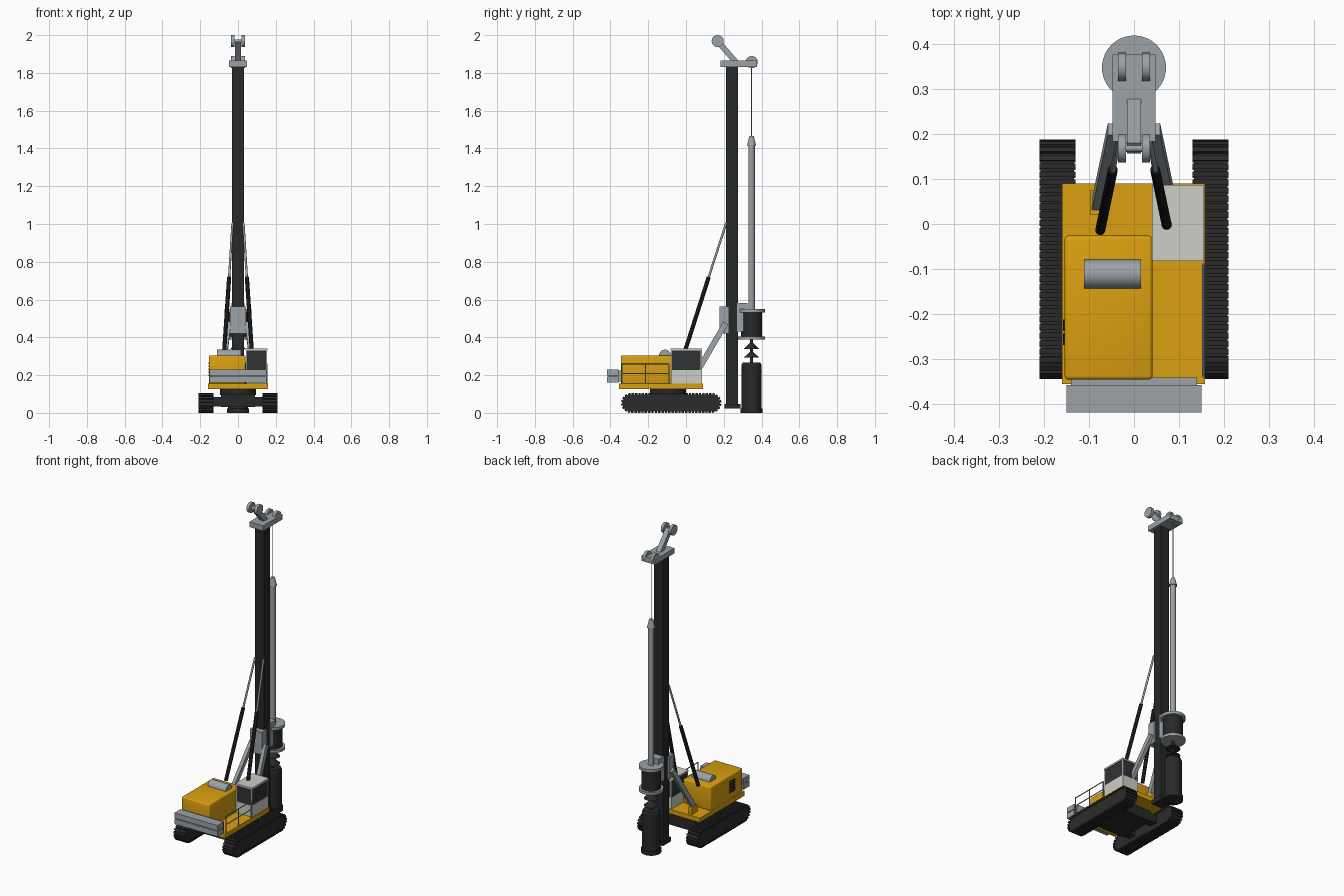
import bpy
import bmesh
import math
from mathutils import Vector, Matrix

if "Cube" in bpy.data.objects:
    bpy.data.objects.remove(bpy.data.objects["Cube"], do_unlink=True)


def material(name, r, g, b):
    m = bpy.data.materials.new(name)
    m.use_nodes = True
    m.diffuse_color = (r, g, b, 1)
    m.node_tree.nodes["Principled BSDF"].inputs["Base Color"].default_value = (r, g, b, 1)
    return m


YELLOW = material("yellow_paint", 0.70, 0.35, 0.005)
STEEL = material("grey_steel", 0.33, 0.36, 0.385)
DARK = material("dark_steel", 0.02, 0.021, 0.022)
TRACK = material("track_rubber", 0.024, 0.024, 0.024)
BLACK = material("black_hose", 0.008, 0.008, 0.008)
WHITE = material("cab_white", 0.62, 0.62, 0.57)
GLASS = material("dark_glass", 0.03, 0.032, 0.034)


def finish(name, bm, mat):
    # Smooth shading, kept sharp along hard edges
    bmesh.ops.recalc_face_normals(bm, faces=bm.faces[:])
    for f in bm.faces:
        f.smooth = True
    for e in bm.edges:
        e.smooth = len(e.link_faces) == 2 and e.calc_face_angle(0) < math.radians(35)
    mesh = bpy.data.meshes.new(name)
    bm.to_mesh(mesh)
    bm.free()
    mesh.materials.append(mat)
    obj = bpy.data.objects.new(name, mesh)
    bpy.context.collection.objects.link(obj)
    return obj


def box(name, x, y, z, mat, bevel=0):
    """Box from (min, max) pairs."""
    bm = bmesh.new()
    lo, hi = Vector((x[0], y[0], z[0])), Vector((x[1], y[1], z[1]))
    size = hi - lo
    bmesh.ops.create_cube(bm, size=1, matrix=Matrix.Translation((lo + hi) / 2) @ Matrix.Diagonal((*size, 1)))
    if bevel:
        bmesh.ops.bevel(bm, geom=bm.edges[:], offset=bevel, segments=3, profile=0.5, affect='EDGES')
    return finish(name, bm, mat)


def placed_between(a, b):
    a, b = Vector(a), Vector(b)
    turn = (b - a).to_track_quat('Z', 'Y').to_matrix().to_4x4()
    return Matrix.Translation((a + b) / 2) @ turn, (b - a).length


def rod(name, a, b, r, mat, r2=None, seg=32):
    """Cylinder or cone between two points."""
    bm = bmesh.new()
    place, length = placed_between(a, b)
    bmesh.ops.create_cone(bm, cap_ends=True, segments=seg, radius1=r,
                          radius2=r if r2 is None else r2, depth=length, matrix=place)
    return finish(name, bm, mat)


def beam(name, a, b, across, deep, mat):
    """Rectangular bar between two points, kept level across."""
    bm = bmesh.new()
    a, b = Vector(a), Vector(b)
    zax = (b - a).normalized()
    xax = (Vector((1, 0, 0)) - zax * zax.x).normalized()
    turn = Matrix((xax, zax.cross(xax), zax)).transposed().to_4x4()
    bmesh.ops.create_cube(bm, size=1, matrix=Matrix.Translation((a + b) / 2) @ turn
                          @ Matrix.Diagonal((across, deep, (b - a).length, 1)))
    return finish(name, bm, mat)


# Crawler tracks: a stadium belt with shoes spaced around it
MID_Y, MID_Z, HALF, RAD = -0.078, 0.0525, 0.213, 0.046


def loop_point(d):
    """Position and outward angle at distance d along the belt loop."""
    straight, arc = 2 * HALF, math.pi * RAD
    d %= 2 * (straight + arc)
    flip = d >= straight + arc
    d -= (straight + arc) * flip
    if d < straight:
        y, z, ang = d - HALF, RAD, math.pi / 2
    else:
        ang = math.pi / 2 - (d - straight) / RAD
        y, z = HALF + RAD * math.cos(ang), RAD * math.sin(ang)
    if flip:
        y, z, ang = -y, -z, ang + math.pi
    return MID_Y + y, MID_Z + z, ang


def track(side, x0, x1):
    total = 4 * HALF + 2 * math.pi * RAD
    bm = bmesh.new()
    ring = [bm.verts.new((x0 + 0.003, *loop_point(total * i / 80)[:2])) for i in range(80)]
    cap = bm.faces.new(ring)
    new = bmesh.ops.extrude_face_region(bm, geom=[cap])["geom"]
    bmesh.ops.translate(bm, vec=(x1 - x0 - 0.006, 0, 0),
                        verts=[v for v in new if isinstance(v, bmesh.types.BMVert)])
    if cap.is_valid and len(ring[0].link_faces) < 3:
        bm.faces.new(ring)
    finish(side + "_track_belt", bm, TRACK)
    bm = bmesh.new()
    shoes = 64
    for i in range(shoes):
        y, z, ang = loop_point(total * (i + 0.5) / shoes)
        bmesh.ops.create_cube(bm, size=1, matrix=Matrix.Translation(((x0 + x1) / 2, y, z))
                              @ Matrix.Rotation(ang, 4, 'X')
                              @ Matrix.Diagonal((x1 - x0, 0.013, 0.0125, 1)))
    finish(side + "_track_shoes", bm, TRACK)


track("left", 0.13, 0.21)
track("right", -0.21, -0.13)

# Undercarriage and slewing ring
box("carbody", (-0.09, 0.09), (-0.2, 0.04), (0.03, 0.098), DARK)
for label, y in (("front", -0.2), ("rear", -0.01)):
    box(label + "_cross_beam", (-0.135, 0.135), (y, y + 0.05), (0.035, 0.085), DARK)
rod("slewing_ring", (0, -0.095, 0.095), (0, -0.095, 0.13), 0.095, DARK, seg=48)

# Upper deck, engine housing and counterweight
box("deck", (-0.16, 0.158), (-0.355, 0.09), (0.127, 0.155), YELLOW)
box("engine_housing", (-0.154, 0.041), (-0.345, -0.026), (0.153, 0.304), YELLOW, 0.008)
rod("exhaust_silencer", (-0.111, -0.111, 0.303), (0.015, -0.111, 0.303), 0.032, STEEL)
for i, z in enumerate((0.16, 0.198)):
    box(f"counterweight_slab_{i + 1}", (-0.15, 0.15), (-0.418, -0.357), (z, z + 0.033), STEEL)
box("counterweight_core", (-0.14, 0.14), (-0.41, -0.34), (0.165, 0.225), STEEL)
for col in (-0.268, -0.237):
    for row in range(5):
        z = 0.195 + row * 0.016
        box("housing_louvre", (-0.157, -0.152), (col, col + 0.025), (z, z + 0.009), BLACK)

# Walkway handrail
for z in (0.208, 0.26):
    rod("handrail_bar", (0.154, -0.338, z), (0.154, -0.09, z), 0.003, STEEL, seg=8)
for i in range(3):
    y = -0.338 + i * 0.124
    rod("handrail_post", (0.154, y, 0.15), (0.154, y, 0.26), 0.003, STEEL, seg=8)

# Operator cab
box("cab_base", (0.042, 0.154), (-0.08, 0.084), (0.154, 0.228), WHITE)
box("cab_glass", (0.045, 0.151), (-0.077, 0.08), (0.226, 0.332), GLASS)
box("cab_roof", (0.04, 0.155), (-0.082, 0.086), (0.33, 0.34), WHITE)
for x in (0.042, 0.148):
    for y in (-0.08, 0.078):
        box("cab_pillar", (x, x + 0.006), (y, y + 0.006), (0.226, 0.332), WHITE)

# Mast with foot and head
box("mast", (-0.031, 0.031), (0.213, 0.276), (0.03, 1.835), DARK)
box("mast_foot", (-0.04, 0.04), (0.205, 0.288), (0.022, 0.048), DARK)
box("mast_head", (-0.048, 0.048), (0.183, 0.376), (1.832, 1.865), STEEL)
beam("head_jib", (0, 0.27, 1.85), (0, 0.168, 1.968), 0.031, 0.03, STEEL)
for s in (-1, 1):
    for label, y, z in (("jib", 0.168, 1.968), ("head", 0.348, 1.857)):
        rod(label + "_pulley", (s * 0.018, y, z), (s * 0.036, y, z), 0.032, STEEL)
rod("jib_axle", (-0.03, 0.168, 1.968), (0.03, 0.168, 1.968), 0.008, STEEL, seg=16)
rod("head_axle", (-0.03, 0.348, 1.857), (0.03, 0.348, 1.857), 0.008, STEEL, seg=16)

# Mast support: pivot bracket, lower links and hydraulic rams
box("mast_bracket", (-0.042, 0.042), (0.178, 0.228), (0.42, 0.562), STEEL)
for s, side in ((1, "left"), (-1, "right")):
    beam(side + "_lower_link", (s * 0.083, 0.04, 0.185), (s * 0.047, 0.21, 0.475), 0.022, 0.03, STEEL)
    box(side + "_link_mount", sorted((s * 0.07, s * 0.096)), (0.02, 0.075), (0.15, 0.2), YELLOW)
    rod(side + "_ram_barrel", (s * 0.075, -0.014, 0.30), (s * 0.047, 0.12, 0.718), 0.011, BLACK, seg=20)
    rod(side + "_ram_rod", (s * 0.047, 0.12, 0.718), (s * 0.029, 0.213, 1.005), 0.006, STEEL, seg=16)

# Rotary drive, kelly bar, rope, auger and bucket stacked on one axis
AXIS_Y = 0.347
box("drive_carriage", (-0.035, 0.035), (0.27, 0.325), (0.43, 0.583), STEEL)
stack = (
    ("drive_lower_flange", 0.388, 0.405, 0.071, 0.071, STEEL),
    ("drive_drum", 0.4, 0.535, 0.056, 0.056, DARK),
    ("drive_upper_flange", 0.531, 0.549, 0.071, 0.071, STEEL),
    ("kelly_bar", 0.54, 1.42, 0.017, 0.017, STEEL),
    ("kelly_cap", 1.415, 1.465, 0.024, 0.012, STEEL),
    ("hoist_rope", 1.46, 1.86, 0.0025, 0.0025, STEEL),
    ("auger_shaft", 0.26, 0.39, 0.009, 0.009, DARK),
    ("auger_upper_flight", 0.338, 0.37, 0.042, 0.009, DARK),
    ("auger_lower_flight", 0.292, 0.322, 0.042, 0.009, DARK),
    ("bucket_shoulder", 0.255, 0.268, 0.052, 0.046, DARK),
    ("bucket", 0.015, 0.255, 0.052, 0.052, DARK),
    ("bucket_cutting_ring", 0.0, 0.024, 0.058, 0.058, DARK),
)
for name, z0, z1, r0, r1, mat in stack:
    rod(name, (0, AXIS_Y, z0), (0, AXIS_Y, z1), r0, mat, r1, 48)
